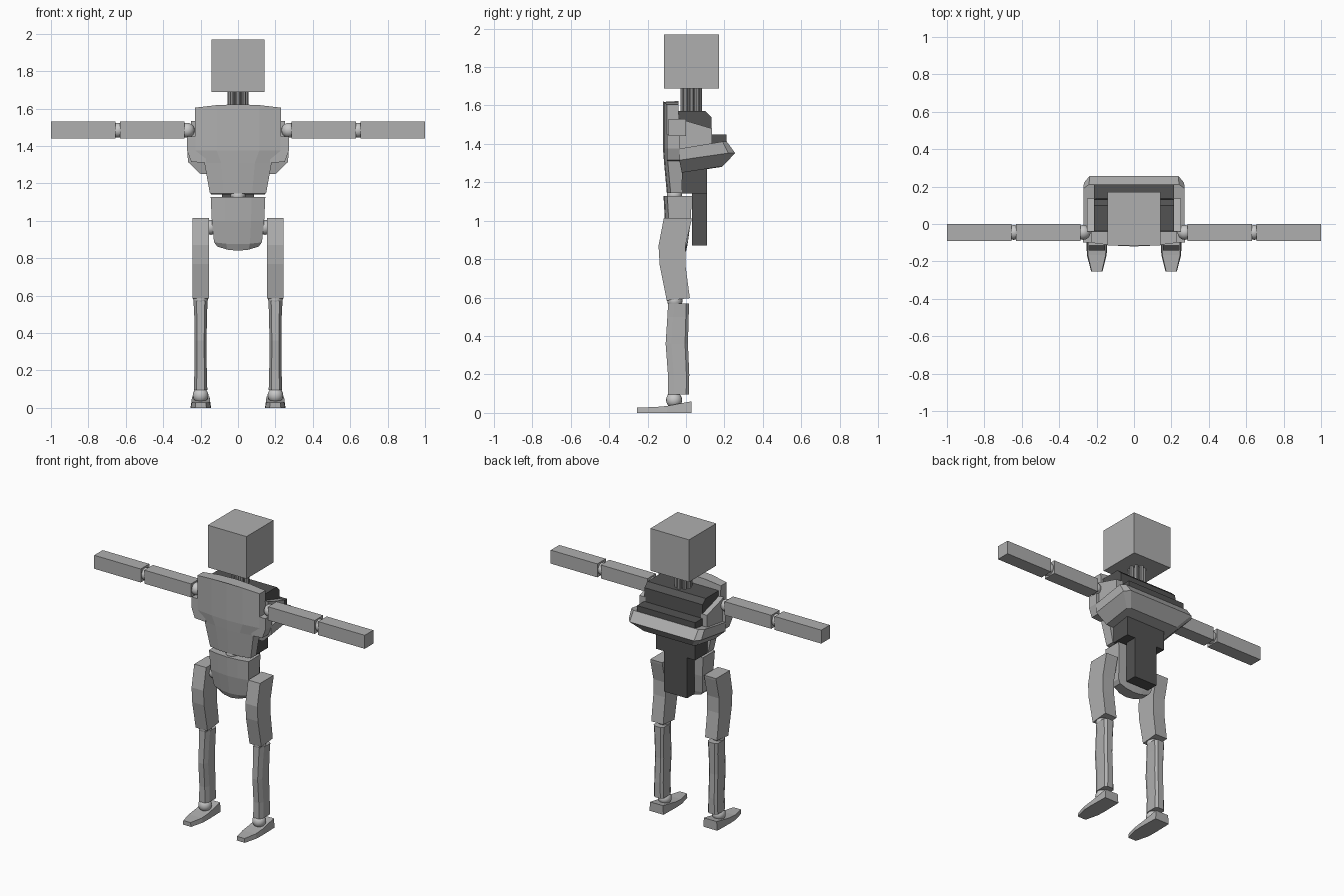
import bpy, bmesh, math

if "Cube" in bpy.data.objects:
    bpy.data.objects.remove(bpy.data.objects["Cube"])


def material(name, v):
    m = bpy.data.materials.new(name)
    m.diffuse_color = (v, v, v, 1)
    m.use_nodes = True
    m.node_tree.nodes["Principled BSDF"].inputs["Base Color"].default_value = m.diffuse_color
    return m


GREY = material("grey_shell", 0.43)
DARK = material("dark_pack", 0.085)
JOINT = material("light_joint", 0.58)


def loft(name, rings, mat):
    """Skin equal-length point rings and cap both ends."""
    bm = bmesh.new()
    vs = [[bm.verts.new(p) for p in r] for r in rings]
    n = len(rings[0])
    for a, b in zip(vs, vs[1:]):
        for i in range(n):
            j = (i + 1) % n
            bm.faces.new((a[i], a[j], b[j], b[i]))
    bm.faces.new(vs[0])
    bm.faces.new(vs[-1])
    bmesh.ops.recalc_face_normals(bm, faces=bm.faces)
    me = bpy.data.meshes.new(name)
    bm.to_mesh(me)
    bm.free()
    me.materials.append(mat)
    ob = bpy.data.objects.new(name, me)
    bpy.context.collection.objects.link(ob)
    return ob


def box(name, x0, x1, y0, y1, z0, z1, mat):
    ring = [(x0, y0), (x1, y0), (x1, y1), (x0, y1)]
    return loft(name, [[(x, y, z) for x, y in ring] for z in (z0, z1)], mat)


def side_prism(name, profile, x0, x1, mat):
    """Extrude a y-z profile along x."""
    return loft(name, [[(x, y, z) for y, z in profile] for x in (x0, x1)], mat)


def ball(name, x, y, z, r):
    bpy.ops.mesh.primitive_uv_sphere_add(segments=16, ring_count=10, radius=r, location=(x, y, z))
    ob = bpy.context.object
    ob.name = name
    ob.data.materials.append(JOINT)
    bpy.ops.object.shade_smooth_by_angle()


def rod(name, x, y, z0, z1, r):
    bpy.ops.mesh.primitive_cylinder_add(vertices=10, radius=r, depth=z1 - z0, location=(x, y, (z0 + z1) / 2))
    ob = bpy.context.object
    ob.name = name
    ob.data.materials.append(GREY)


def bowed(levels):
    """Rings with a gently bowed front: z, half width, front y, back y, centre lift."""
    rings = []
    for z, w, yf, yb, lift in levels:
        fs = (-1, -0.5, 0, 0.5, 1)
        front = [(f * w, yf + 0.02 * f * f, z + lift * (1 - f * f)) for f in fs]
        back = [(f * w, yb, z + lift * (1 - f * f)) for f in fs[::-1]]
        rings.append(front + back)
    return rings


# head and neck
box("head", -0.143, 0.143, -0.115, 0.172, 1.688, 1.97, GREY)
rod("neck_core", 0, 0.028, 1.56, 1.69, 0.03)
for i in range(8):
    a = math.tau * i / 8
    rod("neck_rod", 0.043 * math.cos(a), 0.028 + 0.043 * math.sin(a), 1.56, 1.69, 0.013)

# chest and pelvis
loft("chest", bowed([
    (1.145, 0.15, -0.1, -0.02, 0), (1.31, 0.18, -0.115, -0.025, 0),
    (1.375, 0.228, -0.12, -0.03, 0), (1.605, 0.23, -0.12, -0.04, 0.018)]), GREY)
loft("pelvis", bowed([
    (0.862, 0.11, -0.075, 0.0, -0.022), (0.885, 0.128, -0.09, 0.008, -0.01),
    (1.0, 0.14, -0.11, 0.025, 0), (1.128, 0.146, -0.117, 0.03, 0)]), GREY)
ball("waist_joint", 0, -0.06, 1.135, 0.04)

# backpack with lower spine
side_prism("backpack", [
    (-0.04, 1.57), (0.1, 1.57), (0.132, 1.54), (0.135, 1.45), (0.21, 1.45),
    (0.21, 1.38), (-0.04, 1.36)], -0.215, 0.215, DARK)
box("lower_pack", -0.145, 0.145, -0.022, 0.11, 1.142, 1.37, DARK)
box("spine_tail", -0.085, 0.085, 0.03, 0.11, 0.872, 1.15, DARK)


# bumper wrapped round the back
def bumper_ring(w, cut, y0, ys, yr, z0, z1):
    half = [(w, y0, z0), (w, ys, z1), (w - cut, yr, z1)]
    return half + [(-x, y, z) for x, y, z in half[::-1]]


loft("back_bumper", [
    bumper_ring(0.2, 0.02, -0.022, 0.17, 0.187, 1.25, 1.28),
    bumper_ring(0.268, 0.03, -0.035, 0.22, 0.256, 1.315, 1.352),
    bumper_ring(0.27, 0.03, -0.035, 0.19, 0.212, 1.375, 1.412)], GREY)

for s, side in ((1, "right"), (-1, "left")):
    # shoulder supports
    side_prism(side + "_shoulder_strap", [
        (-0.04, 1.535), (0.0, 1.52), (0.135, 1.48), (0.135, 1.40), (-0.035, 1.37)],
        s * 0.205, s * 0.25, GREY)
    bracket = [(0.17, 1.31), (0.25, 1.315), (0.272, 1.375), (0.272, 1.45), (0.17, 1.45)]
    loft(side + "_shoulder_bracket", [[(s * x, y, z) for x, z in bracket] for y in (-0.1, -0.03)], GREY)

    # arm
    ball(side + "_shoulder_joint", s * 0.272, -0.045, 1.484, 0.04)
    box(side + "_upper_arm", s * 0.285, s * 0.63, -0.09, 0.0, 1.44, 1.53, GREY)
    ball(side + "_elbow_joint", s * 0.642, -0.045, 1.484, 0.04)
    box(side + "_forearm", s * 0.656, s * 1.0, -0.09, 0.0, 1.44, 1.53, GREY)

    # thigh, bent forward at mid length
    ball(side + "_hip_joint", s * 0.145, -0.045, 0.965, 0.04)
    side_prism(side + "_thigh", [
        (-0.115, 1.015), (-0.118, 1.0), (-0.143, 0.87), (-0.137, 0.77), (-0.1, 0.585),
        (0.02, 0.597), (-0.003, 0.77), (-0.003, 0.87), (0.028, 1.0), (0.03, 1.015)],
        s * 0.155, s * 0.243, GREY)
    ball(side + "_knee_joint", s * 0.2, -0.058, 0.585, 0.04)

    # shin with chamfered edges
    rings = []
    for z, w, yf, yb in ((0.095, 0.036, -0.095, 0.016), (0.2, 0.033, -0.094, 0.017),
                         (0.36, 0.032, -0.106, 0.01), (0.5, 0.034, -0.097, 0.014),
                         (0.57, 0.038, -0.093, 0.016)):
        n = w * 0.6
        rings.append([(s * 0.2 + x, y, z) for x, y in (
            (-n, yf), (n, yf), (w, yf + 0.03), (w, yb - 0.015),
            (n, yb), (-n, yb), (-w, yb - 0.015), (-w, yf + 0.03))])
    loft(side + "_shin", rings, GREY)
    ball(side + "_ankle_joint", s * 0.2, -0.062, 0.067, 0.042)

    # foot, tapered to the toe
    rings = []
    for y, w, top in ((-0.255, 0.03, 0.028), (-0.165, 0.053, 0.03),
                      (-0.1, 0.055, 0.036), (0.028, 0.052, 0.06)):
        c = s * 0.199
        rings.append([(c - w, y, 0), (c + w, y, 0), (c + w * 0.9, y, top), (c - w * 0.9, y, top)])
    loft(side + "_foot", rings, GREY)
